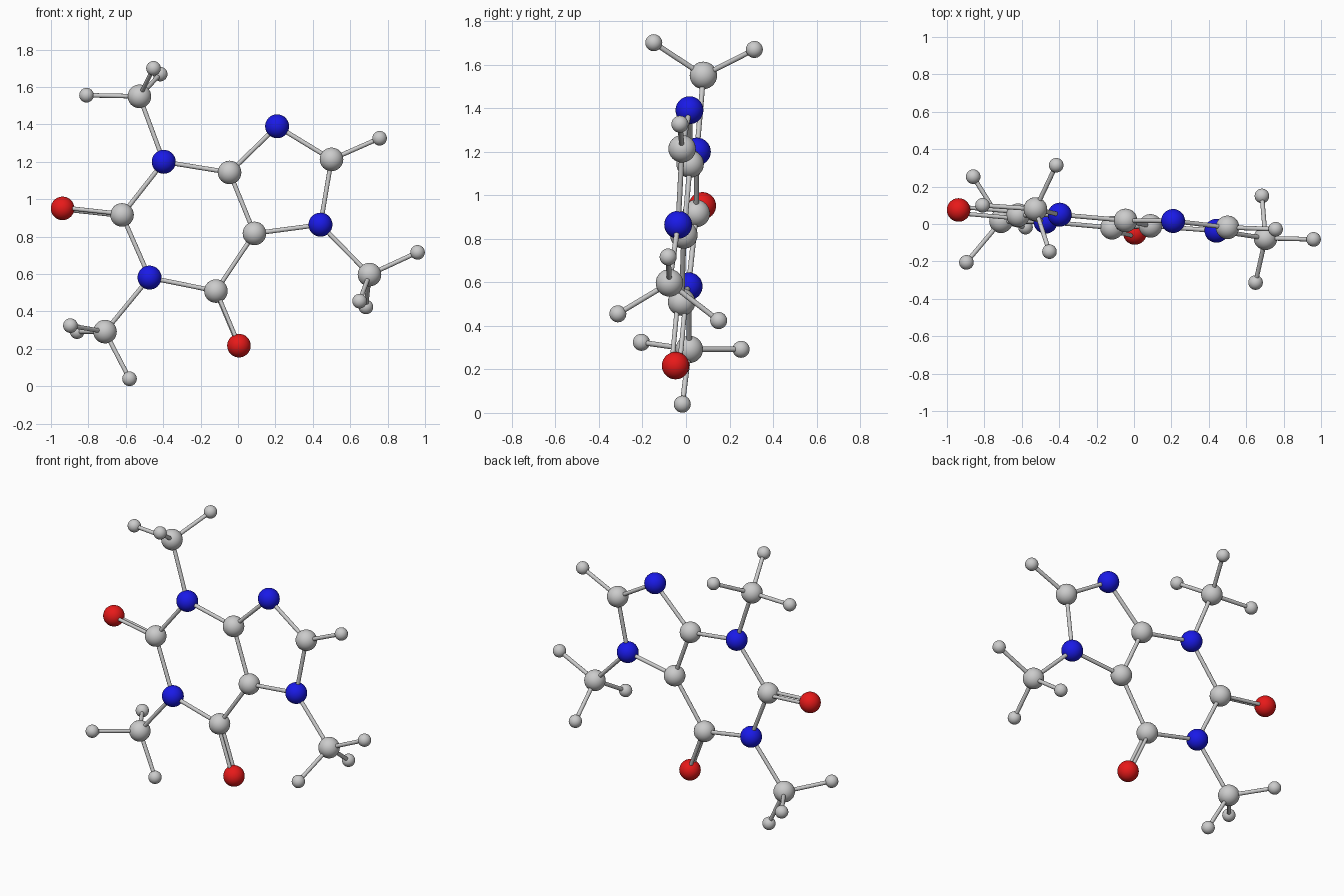
import bpy
from mathutils import Vector

if "Cube" in bpy.data.objects:
    bpy.data.objects.remove(bpy.data.objects["Cube"])


def material(name, color):
    m = bpy.data.materials.new(name)
    m.diffuse_color = color
    m.use_nodes = True
    m.node_tree.nodes["Principled BSDF"].inputs["Base Color"].default_value = m.diffuse_color
    return m


BLUE = material("blue", (0.01, 0.01, 0.8, 1))
RED = material("red", (0.8, 0.01, 0.01, 1))
RADIUS = {"carbon": 0.063, "nitrogen": 0.064, "oxygen": 0.063, "hydrogen": 0.039}
COLOR = {"nitrogen": BLUE, "oxygen": RED}
atoms = {}


def atom(key, kind, x, y, z):
    bpy.ops.mesh.primitive_uv_sphere_add(segments=32, ring_count=16,
                                         radius=RADIUS[kind], location=(x, y, z))
    ob = bpy.context.object
    ob.name = kind + "_" + key
    bpy.ops.object.shade_smooth()
    if kind in COLOR:
        ob.data.materials.append(COLOR[kind])
    atoms[key] = Vector((x, y, z))


def rod(name, a, b, r=0.012):
    d = b - a
    bpy.ops.mesh.primitive_cylinder_add(vertices=16, radius=r, depth=d.length,
                                        location=(a + b) / 2)
    ob = bpy.context.object
    ob.name = name
    ob.rotation_mode = 'QUATERNION'
    ob.rotation_quaternion = d.to_track_quat('Z', 'Y')
    bpy.ops.object.shade_smooth_by_angle()


def bond(a, b, double=False):
    p, q = atoms[a], atoms[b]
    if not double:
        rod(f"bond_{a}_{b}", p, q)
        return
    # two parallel rods, spread roughly across the ring plane
    d = (q - p).normalized()
    off = Vector((0, 1, -0.3))
    off = (off - d * off.dot(d)).normalized() * 0.018
    for i, s in enumerate((-1, 1)):
        rod(f"double_bond_{a}_{b}_{i}", p + off * s, q + off * s, 0.011)


# Ring atoms
atom("n1", "nitrogen", -0.397, 0.05, 1.20)
atom("c2", "carbon", -0.62, 0.047, 0.916)
atom("n3", "nitrogen", -0.473, 0.012, 0.581)
atom("c4", "carbon", -0.118, -0.02, 0.509)
atom("c5", "carbon", 0.088, -0.01, 0.817)
atom("c6", "carbon", -0.045, 0.019, 1.143)
atom("n7", "nitrogen", 0.209, 0.016, 1.39)
atom("c8", "carbon", 0.50, -0.018, 1.213)
atom("n9", "nitrogen", 0.441, -0.036, 0.864)

# Oxygens and the lone ring hydrogen
atom("o_left", "oxygen", -0.938, 0.075, 0.951)
atom("o_bottom", "oxygen", 0.005, -0.048, 0.217)
atom("h8", "hydrogen", 0.757, -0.028, 1.326)

# Ring bonds
for loop in (("n1", "c2", "n3", "c4", "c5", "c6", "n1"), ("c6", "n7", "c8", "n9", "c5")):
    for a, b in zip(loop, loop[1:]):
        bond(a, b)
bond("c8", "h8")
bond("c2", "o_left", True)
bond("c4", "o_bottom", True)

# Methyl groups: host atom, carbon position, three hydrogen positions
methyls = {
    "top": ("n1", (-0.527, 0.08, 1.55),
            [(-0.81, 0.10, 1.556), (-0.452, -0.148, 1.70), (-0.416, 0.314, 1.669)]),
    "left": ("n3", (-0.711, 0.015, 0.292),
             [(-0.896, -0.205, 0.324), (-0.86, 0.253, 0.292), (-0.58, -0.017, 0.04)]),
    "right": ("n9", (0.703, -0.076, 0.597),
              [(0.96, -0.082, 0.716), (0.65, -0.313, 0.455), (0.684, 0.15, 0.424)]),
}
for name, (host, c, hs) in methyls.items():
    atom(name, "carbon", *c)
    bond(host, name)
    for i, h in enumerate(hs):
        atom(f"{name}_{i}", "hydrogen", *h)
        bond(name, f"{name}_{i}")
